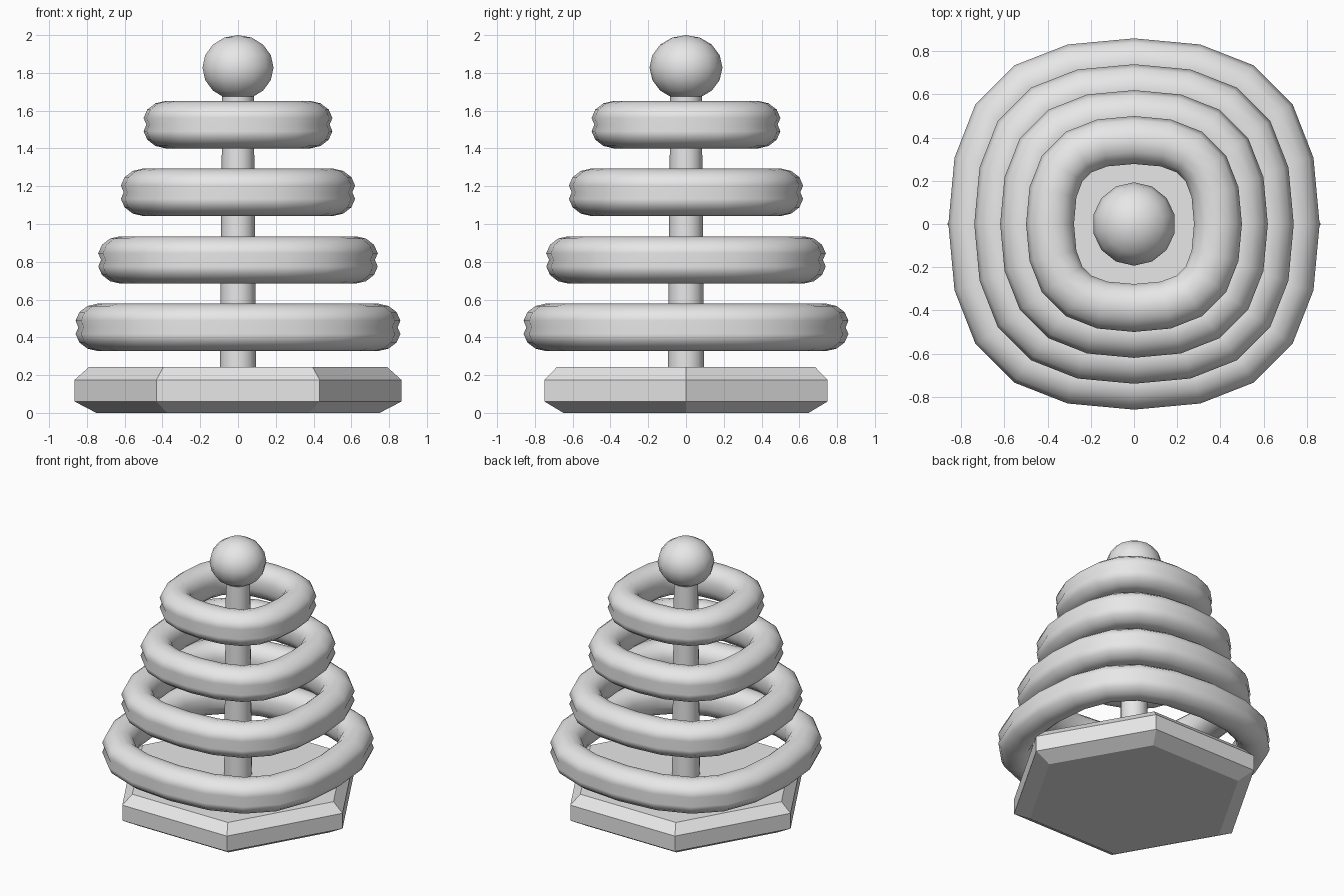
import bpy, bmesh, math
from mathutils import Vector

if "Cube" in bpy.data.objects:
    bpy.data.objects.remove(bpy.data.objects["Cube"])

grey = bpy.data.materials.new("plain grey")
grey.diffuse_color = (0.8, 0.8, 0.8, 1)
grey.use_nodes = True
grey.node_tree.nodes["Principled BSDF"].inputs["Base Color"].default_value = grey.diffuse_color


def finish(name, bm, angle):
    bmesh.ops.recalc_face_normals(bm, faces=bm.faces)
    mesh = bpy.data.meshes.new(name)
    bm.to_mesh(mesh)
    bm.free()
    mesh.materials.append(grey)
    obj = bpy.data.objects.new(name, mesh)
    bpy.context.collection.objects.link(obj)
    bpy.ops.object.select_all(action='DESELECT')
    obj.select_set(True)
    bpy.context.view_layer.objects.active = obj
    bpy.ops.object.shade_smooth_by_angle(angle=math.radians(angle))
    return obj


def stack(name, levels, sides, angle):
    """Closed solid from (radius, z) levels of a regular polygon."""
    bm = bmesh.new()
    loops = [[bm.verts.new((r * math.cos(math.tau * i / sides),
                            r * math.sin(math.tau * i / sides), z))
              for i in range(sides)] for r, z in levels]
    for a, b in zip(loops, loops[1:]):
        for i in range(sides):
            j = (i + 1) % sides
            bm.faces.new((a[i], a[j], b[j], b[i]))
    bm.faces.new(loops[0][::-1])
    bm.faces.new(loops[-1])
    return finish(name, bm, angle)


def squarish_path(radius, handle=0.72, steps=5):
    """Points and outward normals of a four-arc rounded square."""
    path = []
    h = radius * handle
    for q in range(4):
        a = q * math.pi / 2
        u = Vector((round(math.cos(a)), round(math.sin(a))))
        v = Vector((-u.y, u.x))
        p = [u * radius, u * radius + v * h, v * radius + u * h, v * radius]
        for k in range(steps):
            t = k / steps
            s = 1 - t
            pos = p[0]*s**3 + p[1]*3*s*s*t + p[2]*3*s*t*t + p[3]*t**3
            tan = (p[1]-p[0])*s*s + (p[2]-p[1])*2*s*t + (p[3]-p[2])*t*t
            path.append((pos, Vector((tan.y, -tan.x)).normalized()))
    return path


# ring cross-section: round tube with a shallow groove round the outside
half = [(0.1, 0), (0.115, 0.035), (0.095, 0.08), (0.052, 0.113), (0, 0.125),
        (-0.052, 0.113), (-0.09, 0.08), (-0.107, 0.035)]
section = half + [(x, -z) for x, z in half[:0:-1]]


def ring(name, radius, height):
    bm = bmesh.new()
    loops = [[bm.verts.new((*(pos + n * x), height + z)) for x, z in section]
             for pos, n in squarish_path(radius)]
    m = len(section)
    for i, a in enumerate(loops):
        b = loops[(i + 1) % len(loops)]
        for k in range(m):
            j = (k + 1) % m
            bm.faces.new((a[k], b[k], b[j], a[j]))
    finish(name, bm, 70)


# hexagonal base with bevelled rims
stack("base", [(0.75, 0), (0.865, 0.06), (0.865, 0.175), (0.79, 0.242)], 6, 25)

# slightly tapered pole
stack("pole", [(0.096, 0.2), (0.083, 1.72)], 16, 40)

# four stacked rings
for i, z in enumerate((0.453, 0.81, 1.168, 1.526)):
    ring(f"ring_{i + 1}", 0.745 - 0.12 * i, z)

# ball on top
ball = bmesh.new()
bmesh.ops.create_uvsphere(ball, u_segments=14, v_segments=8, radius=1)
for v in ball.verts:
    v.co = (v.co.x * 0.193, v.co.y * 0.193, 1.828 + v.co.z * 0.172)
finish("ball", ball, 60)
